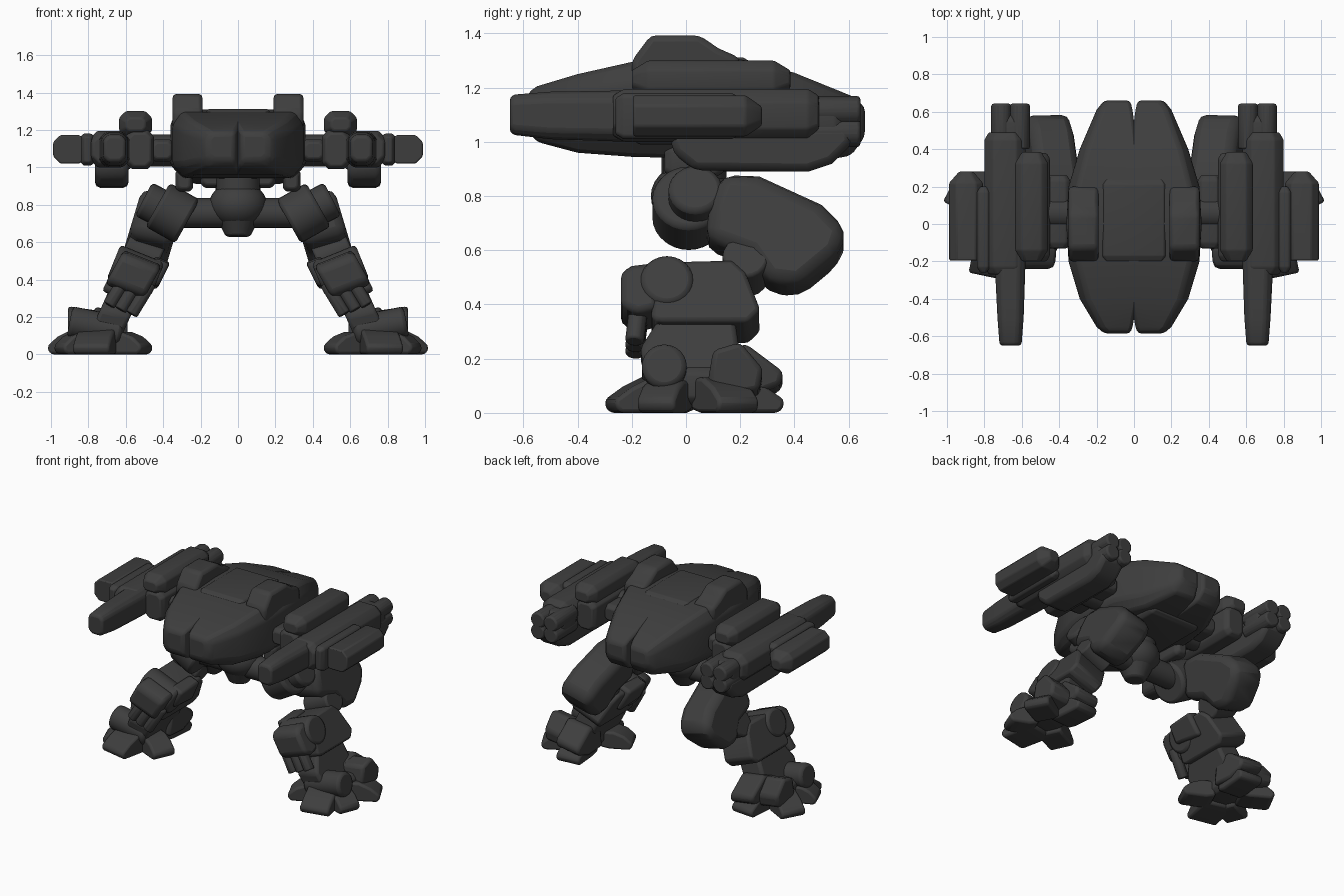
import bpy, bmesh, math
from mathutils import Vector, Matrix

if "Cube" in bpy.data.objects:
    bpy.data.objects.remove(bpy.data.objects["Cube"])

paint = bpy.data.materials.new("dark grey armour")
paint.diffuse_color = (0.048, 0.048, 0.048, 1)
paint.use_nodes = True
paint.node_tree.nodes["Principled BSDF"].inputs["Base Color"].default_value = paint.diffuse_color


def finish(name, bm, bevel=0.012, mirror=True):
    bmesh.ops.recalc_face_normals(bm, faces=bm.faces[:])
    me = bpy.data.meshes.new(name)
    bm.to_mesh(me)
    bm.free()
    me.materials.append(paint)
    ob = bpy.data.objects.new(name, me)
    bpy.context.collection.objects.link(ob)
    if bevel:
        b = ob.modifiers.new("bevel", 'BEVEL')
        b.width, b.segments, b.limit_method = bevel, 2, 'ANGLE'
        b.angle_limit = math.radians(28)
    if mirror:
        ob.modifiers.new("mirror", 'MIRROR')
    return ob


def rings(name, loops, **kw):
    """Skin a list of equal-length point loops and cap the ends."""
    bm = bmesh.new()
    vs = [[bm.verts.new(p) for p in loop] for loop in loops]
    n = len(vs[0])
    for a, b in zip(vs, vs[1:]):
        for i in range(n):
            bm.faces.new((a[i], a[(i + 1) % n], b[(i + 1) % n], b[i]))
    bm.faces.new(vs[0])
    bm.faces.new(vs[-1])
    return finish(name, bm, **kw)


def slab(name, prof, x0, x1, k=0, z0=0, tilt=0, m=Matrix(), **kw):
    """Side profile in y,z pushed from x0 to x1; leans outward by k, outer end raised by tilt."""
    return rings(name, [[m @ Vector((x + k * (z0 - z), y, z + tilt * (x - (x0 + x1) / 2)))
                         for y, z in prof] for x in (x0, x1)], **kw)


def loft(name, stations, c=0.3, **kw):
    """Octagonal hull along y; stations are x0, x1, z0, z1 at each y."""
    loops = []
    for y, x0, x1, z0, z1 in stations:
        d = c * min(x1 - x0, z1 - z0)
        loops.append([(x0 + d, y, z0), (x1 - d, y, z0), (x1, y, z0 + d), (x1, y, z1 - d),
                      (x1 - d, y, z1), (x0 + d, y, z1), (x0, y, z1 - d), (x0, y, z0 + d)])
    return rings(name, loops, **kw)


def box(name, x0, x1, y0, y1, z0, z1, c=0.2, e=0.03, bevel=0.008, **kw):
    """Chamfered block with tapered ends."""
    s = e * 0.6
    return loft(name, [(y0, x0 + s, x1 - s, z0 + s, z1 - s), (y0 + e, x0, x1, z0, z1),
                       (y1 - e, x0, x1, z0, z1), (y1, x0 + s, x1 - s, z0 + s, z1 - s)],
                c, bevel=bevel, **kw)


def rod(name, p, q, r, r2=None, n=20, bevel=0.012, **kw):
    p, q = Vector(p), Vector(q)
    rot = (q - p).to_track_quat('Z', 'Y').to_matrix().to_4x4()
    bm = bmesh.new()
    bmesh.ops.create_cone(bm, cap_ends=True, segments=n, radius1=r, radius2=r2 or r,
                          depth=(q - p).length, matrix=Matrix.Translation((p + q) / 2) @ rot)
    return finish(name, bm, bevel=bevel, **kw)


def ball(name, c, r, mirror=True):
    bm = bmesh.new()
    bmesh.ops.create_uvsphere(bm, u_segments=24, v_segments=14, radius=1,
                              matrix=Matrix.Translation(c) @ Matrix.Diagonal((*r, 1)))
    return finish(name, bm, bevel=0, mirror=mirror)


# Hull: two mirrored lobes that part at the nose and the tail
hull = []
for y, x, w, b, t in [(-.585, .02, .16, 1.04, 1.18), (-.55, .008, .2, 1.0, 1.205),
                      (-.4, -.02, .29, .96, 1.25), (-.2, -.02, .35, .945, 1.295),
                      (0, -.02, .362, .94, 1.308), (.2, -.02, .35, .93, 1.305),
                      (.4, -.02, .29, .91, 1.255), (.61, .008, .2, .95, 1.17),
                      (.66, .02, .16, 1.02, 1.13)]:
    h = (t - b) * 0.2
    hull.append([(x, y, b), (w * .82, y, b), (w, y, b + h),
                 (w, y, t - h), (w * .86, y, t), (x, y, t)])
rings("hull", hull, bevel=0.018)
slab("shoulder_ridge", [(-.2, 1.2), (-.2, 1.3), (-.13, 1.393), (.05, 1.393), (.12, 1.345),
                        (.2, 1.31), (.2, 1.2)], .19, .35, bevel=0.022)
box("deck_plate", -.17, .17, -.2, .24, 1.25, 1.312, mirror=False)
box("belly_plate", -.2, .2, .0, .42, .89, 1.0, mirror=False)

# Pelvis
ball("pelvis", (0, .02, .8), (.155, .15, .125), mirror=False)
rod("pelvis_cone", (0, .02, .78), (0, .01, .63), .14, .065, mirror=False)
rod("pelvis_neck", (0, .03, .85), (0, .03, .98), .12, mirror=False)
rod("hip_axle", (-.3, .02, .755), (.3, .02, .755), .08, mirror=False)
box("hip_mount", .24, .335, -.08, .14, .87, .99)

# Weapon arms
rod("arm_joint", (.3, .06, 1.09), (.5, .06, 1.09), .085)
box("arm_bracket", .34, .47, -.13, .26, 1.03, 1.15)
box("inner_gun_block", .45, .6, -.2, .38, .99, 1.2, c=.22)
box("upper_launcher", .46, .635, -.2, .385, 1.16, 1.3, c=.25, e=.06)
box("gun_body", .58, .8, -.27, .49, 1.0, 1.195, c=.25, e=.04)
loft("gun_barrel", [(-.65, .605, .715, 1.035, 1.165), (-.63, .6, .72, 1.025, 1.175),
                    (-.5, .59, .73, 1.01, 1.185), (-.2, .58, .745, 1.0, 1.19),
                    (0, .58, .745, 1.0, 1.19)], .22)
slab("lower_pod", [(-.06, 1.05), (-.05, .96), (.03, .895), (.45, .89), (.54, .92),
                   (.62, 1.0), (.6, 1.06)], .585, .765, bevel=0.03)
box("rear_gun_block", .56, .76, .4, .58, 1.01, 1.16)
for i, (x, z) in enumerate([(.61, 1.115), (.71, 1.115), (.61, 1.035), (.71, 1.035)]):
    rod("rear_tube_%d" % i, (x, .4, z), (x, .643, z), .056, n=10)
box("outer_bracket", .77, .84, -.26, .2, 1.01, 1.18)
loft("outer_pod", [(-.195, .808, .988, 1.02, 1.172), (.22, .808, .988, 1.02, 1.172),
                   (.28, .86, .935, 1.06, 1.13)], .25, bevel=0.008)

# Upper legs: tilted hip drums and thighs swept back to the knee
rod("hip_drum", (.27, .01, .71), (.43, .01, .8), .134, n=28, bevel=0.02)
rod("hip_cap", (.38, .035, .765), (.505, .035, .83), .1, n=24, bevel=0.02)
slab("thigh", [(.09, .76), (.13, .86), (.27, .855), (.5, .75), (.595, .655), (.565, .565),
               (.42, .445), (.3, .46), (.23, .56), (.07, .62)],
     .28, .515, k=.3, z0=.85, tilt=.25, bevel=0.055)
rod("knee_pin", (.42, .22, .5), (.6, .22, .58), .085)

# Lower legs, leaning outward with square-cut ends
slab("shin", [(-.13, .31), (-.11, .46), (-.02, .52), (.17, .525), (.22, .48), (.275, .34),
              (.23, .295), (-.1, .295)], .41, .625, k=.5, z0=.5, tilt=.4, bevel=0.025)
rod("shin_cap", (.43, -.07, .4), (.665, -.07, .495), .098, n=24, bevel=0.02)
slab("shin_guard", [(-.24, .36), (-.24, .485), (-.2, .51), (-.12, .52), (-.1, .35),
                    (-.18, .33)], .415, .62, k=.55, z0=.5, tilt=.4, bevel=0.025)
slab("inner_shin_block", [(-.1, .38), (-.1, .5), (.1, .51), (.12, .36)],
     .375, .46, k=.5, z0=.48, tilt=.4, bevel=0.02)
for i, dx in enumerate((-.05, .01, .07)):
    rod("shin_piston_%d" % i, (.52 + dx, -.17, .4 + dx * .4),
        (.62 + dx, -.19, .235 + dx * .4), .036, n=12)
slab("ankle_column", [(-.14, .1), (-.17, .22), (-.1, .33), (.18, .33), (.2, .2), (.12, .1)],
     .54, .7, k=.45, z0=.3, tilt=.25, bevel=0.02)

# Feet: separate blocky toes around each ankle
rod("ankle_axle", (.62, -.08, .12), (.9, -.08, .175), .083, n=24, bevel=0.02)
box("foot_core", .62, .86, -.08, .16, .03, .17)
for name, x, y, ang, length, w, h in [
        ("front_inner_toe", .66, -.04, 115, .19, .08, .12),
        ("front_outer_toe", .8, -.05, -112, .17, .075, .12),
        ("back_toe", .7, .12, 5, .235, .085, .14),
        ("back_outer_toe", .8, .1, -62, .205, .085, .13),
        ("front_toe", .74, -.06, 192, .225, .1, .14)]:
    m = Matrix.Translation((x, y, 0)) @ Matrix.Rotation(math.radians(ang), 4, 'Z')
    slab(name, [(-.02, .012), (.04, 0), (length - .02, 0), (length, .02), (length, .05),
                (length * .72, .095), (.07, h), (-.02, h)], -w, w, m=m, bevel=0.018)
slab("outer_heel_block", [(.08, .1), (.1, .22), (.2, .25), (.285, .15), (.27, .07), (.15, .05)],
     .73, .91, tilt=.15, bevel=0.02)
slab("inner_heel_block", [(.08, .06), (.1, .2), (.22, .245), (.36, .14), (.35, .09), (.24, .05)],
     .59, .77, tilt=.15, bevel=0.02)

# Smooth shading with sharp edges kept
for ob in bpy.data.objects:
    ob.select_set(True)
    bpy.context.view_layer.objects.active = ob
bpy.ops.object.shade_smooth_by_angle(angle=math.radians(35))
